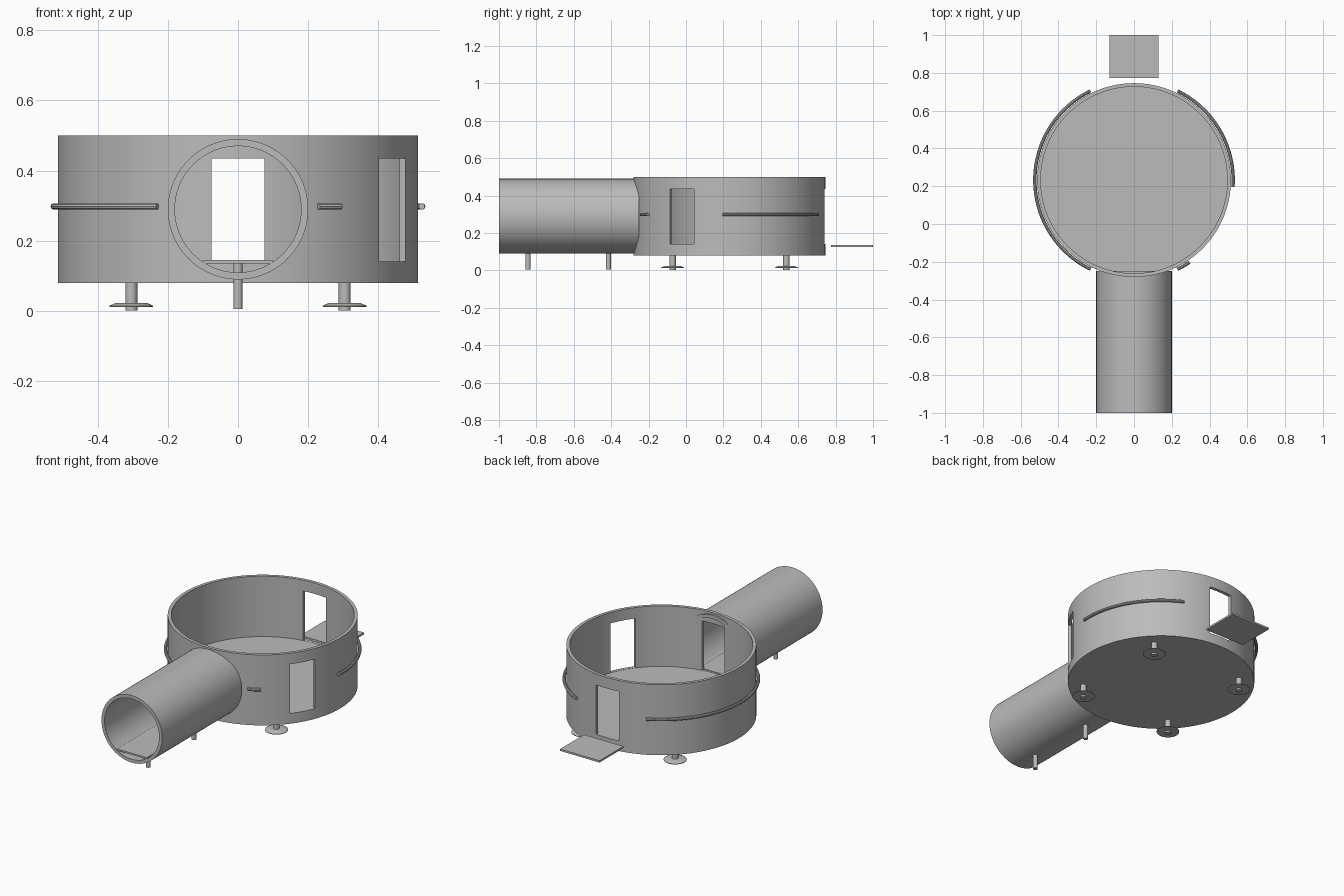
import bpy, bmesh
from math import radians, cos, sin, pi
from mathutils import Matrix, Vector

old = bpy.data.objects.get("Cube")
if old:
    bpy.data.objects.remove(old, do_unlink=True)

CENTRE_Y = 0.2325   # centre of the round chamber
RADIUS = 0.513
AXIS_Z = 0.29       # axis height of the tunnel

grey = bpy.data.materials.new("plain_grey")
grey.use_nodes = True
grey.diffuse_color = (0.5, 0.5, 0.5, 1)
grey.node_tree.nodes["Principled BSDF"].inputs["Base Color"].default_value = (0.5, 0.5, 0.5, 1)


def add_object(name, bm, matrix=Matrix()):
    bmesh.ops.recalc_face_normals(bm, faces=bm.faces)
    mesh = bpy.data.meshes.new(name)
    bm.to_mesh(mesh)
    bm.free()
    mesh.transform(matrix)
    mesh.materials.append(grey)
    obj = bpy.data.objects.new(name, mesh)
    bpy.context.collection.objects.link(obj)
    return obj


def activate(obj):
    bpy.ops.object.select_all(action='DESELECT')
    obj.select_set(True)
    bpy.context.view_layer.objects.active = obj


def smooth(obj):
    activate(obj)
    bpy.ops.object.shade_smooth_by_angle(angle=radians(30))


def box(name, low, high, matrix=Matrix()):
    low, high = Vector(low), Vector(high)
    bm = bmesh.new()
    bmesh.ops.create_cube(bm, size=1)
    bmesh.ops.scale(bm, vec=high - low, verts=bm.verts)
    bmesh.ops.translate(bm, vec=(low + high) / 2, verts=bm.verts)
    return add_object(name, bm, matrix)


def lathe(name, profile, steps, matrix):
    """Spin a closed (radius, height) outline around the z axis."""
    bm = bmesh.new()
    verts = [bm.verts.new((r, 0, z)) for r, z in profile]
    edges = [bm.edges.new((v, verts[(i + 1) % len(verts)])) for i, v in enumerate(verts)
             if v.co.x > 0 or verts[(i + 1) % len(verts)].co.x > 0]
    bmesh.ops.spin(bm, geom=verts + edges, cent=(0, 0, 0), axis=(0, 0, 1),
                   angle=2 * pi, steps=steps, use_duplicate=False)
    bmesh.ops.remove_doubles(bm, verts=bm.verts, dist=0.0001)
    return add_object(name, bm, matrix)


def on_chamber(degrees):
    return Matrix.Translation((0, CENTRE_Y, 0)) @ Matrix.Rotation(radians(degrees), 4, 'Z')


# Open round chamber with a thick base
chamber = lathe("chamber", [(0, 0.08), (RADIUS, 0.08), (RADIUS, 0.5),
                            (0.494, 0.5), (0.494, 0.14), (0, 0.14)], 128, on_chamber(0))

# Three doorways cut through the wall
for angle in (90, -90, -30):
    cutter = box("doorway_cutter", (0.44, -0.075, 0.141), (0.56, 0.075, 0.435), on_chamber(angle))
    cutter.hide_render = True
    cut = chamber.modifiers.new("doorway", 'BOOLEAN')
    cut.operation = 'DIFFERENCE'
    cut.solver = 'EXACT'
    cut.object = cutter
    activate(chamber)
    bpy.ops.object.modifier_apply(modifier=cut.name)
    bpy.data.objects.remove(cutter, do_unlink=True)
smooth(chamber)

# Entrance tunnel, its walkway and its posts
lay_down = Matrix.Translation((0, 0, AXIS_Z)) @ Matrix.Rotation(radians(90), 4, 'X')
smooth(lathe("tunnel", [(0.18, 0.25), (0.2, 0.25), (0.2, 1), (0.18, 1)], 96, lay_down))
box("tunnel_floor", (-0.098, -0.998, 0.135), (0.098, -0.27, 0.145))
for name, y in (("front", -0.845), ("rear", -0.415)):
    smooth(lathe("tunnel_post_" + name, [(0, 0.006), (0.013, 0.006), (0.013, 0.136), (0, 0.136)],
                 24, Matrix.Translation((0, y, 0))))

# Step plate outside the back doorway
box("back_step", (-0.13, 0.774, 0.125), (0.13, 1, 0.136))

# Four legs with flared foot discs
for i in range(4):
    place = on_chamber(45 + 90 * i) @ Matrix.Translation((0.43, 0, 0))
    smooth(lathe("leg_post", [(0, 0.002), (0.017, 0.002), (0.017, 0.085), (0, 0.085)], 24, place))
    smooth(lathe("foot_disc", [(0.017, 0.012), (0.062, 0.012), (0.062, 0.015),
                               (0.045, 0.023), (0.017, 0.023)], 32, place))


# Handrails following the outside of the wall
def handrail(name, start, end):
    curve = bpy.data.curves.new(name, 'CURVE')
    curve.dimensions = '3D'
    curve.bevel_depth = 0.009
    curve.bevel_resolution = 3
    curve.use_fill_caps = True
    count = max(5, int(abs(end - start) / 2))
    path = curve.splines.new('POLY')
    path.points.add(count - 1)
    for i, point in enumerate(path.points):
        a = radians(start + (end - start) * i / (count - 1))
        point.co = (0.525 * cos(a), CENTRE_Y + 0.525 * sin(a), 0.298, 1)
    obj = bpy.data.objects.new(name, curve)
    bpy.context.collection.objects.link(obj)
    activate(obj)
    bpy.ops.object.convert(target='MESH')
    obj = bpy.context.view_layer.objects.active
    obj.data.materials.clear()
    obj.data.materials.append(grey)
    smooth(obj)


handrail("long_handrail", 116, 244)
handrail("side_handrail", -4, 64)
handrail("short_handrail", -64, -56)
